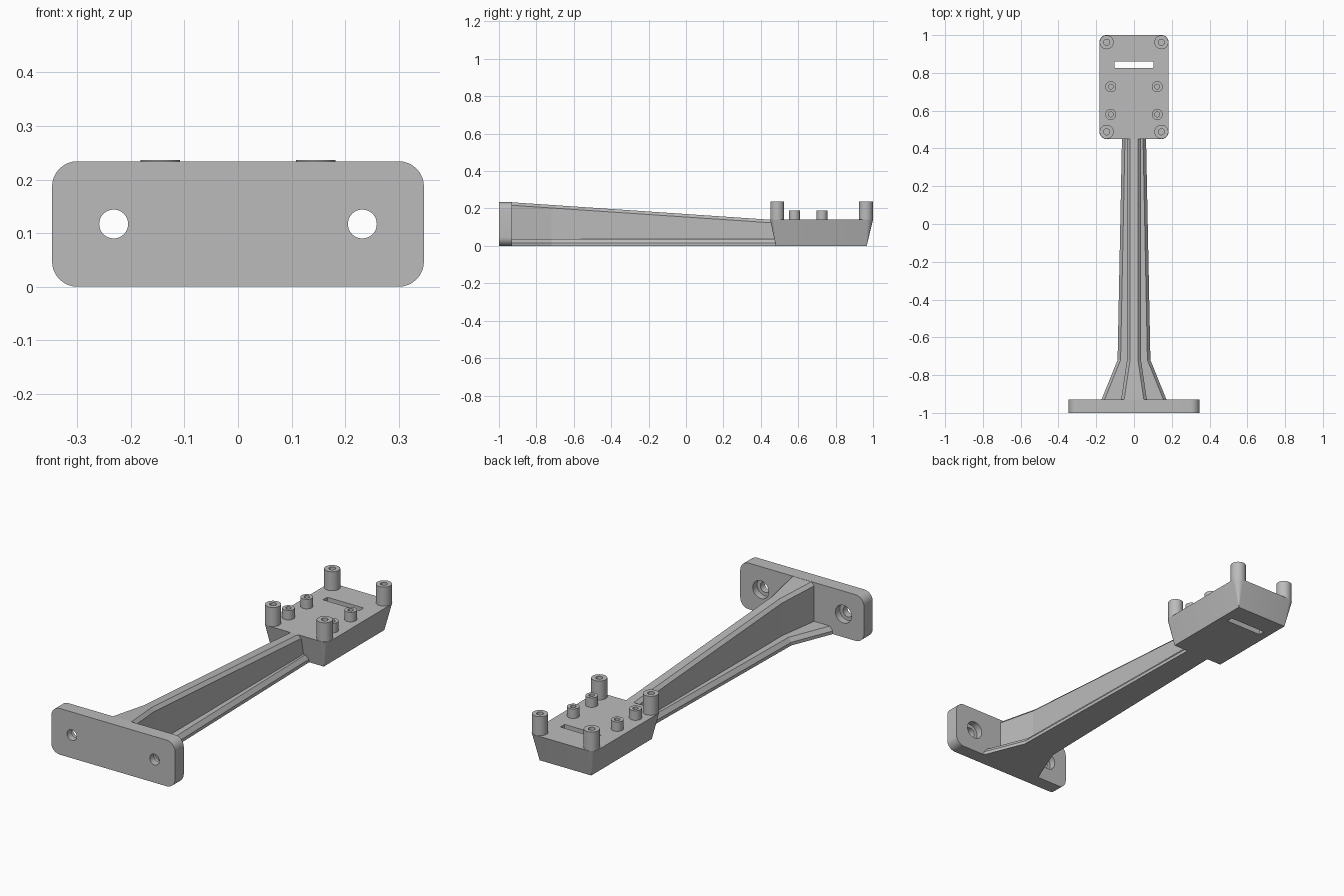
import bpy
import bmesh
from math import cos, sin, pi, radians

old = bpy.data.objects.get("Cube")
if old:
    bpy.data.objects.remove(old, do_unlink=True)

grey = bpy.data.materials.new("plain_grey")
grey.use_nodes = True
grey.diffuse_color = (0.5, 0.5, 0.5, 1)
grey.node_tree.nodes["Principled BSDF"].inputs["Base Color"].default_value = (0.5, 0.5, 0.5, 1)


def loft(name, rings, closed=False):
    """Skin a row of equal-length rings; cap the ends unless closed."""
    bm = bmesh.new()
    loops = [[bm.verts.new(p) for p in ring] for ring in rings]
    pairs = list(zip(loops, loops[1:]))
    if closed:
        pairs.append((loops[-1], loops[0]))
    else:
        bm.faces.new(loops[0])
        bm.faces.new(loops[-1])
    n = len(loops[0])
    for a, b in pairs:
        for i in range(n):
            j = (i + 1) % n
            bm.faces.new((a[i], a[j], b[j], b[i]))
    bmesh.ops.recalc_face_normals(bm, faces=bm.faces)
    mesh = bpy.data.meshes.new(name)
    bm.to_mesh(mesh)
    bm.free()
    mesh.materials.append(grey)
    ob = bpy.data.objects.new(name, mesh)
    bpy.context.collection.objects.link(ob)
    return ob


def activate(ob):
    bpy.ops.object.select_all(action='DESELECT')
    ob.select_set(True)
    bpy.context.view_layer.objects.active = ob


def smooth(ob):
    activate(ob)
    bpy.ops.object.shade_smooth_by_angle(angle=radians(30))


def cut(ob, cutter):
    activate(ob)
    mod = ob.modifiers.new("cut", 'BOOLEAN')
    mod.operation = 'DIFFERENCE'
    mod.solver = 'EXACT'
    mod.object = cutter
    bpy.ops.object.modifier_apply(modifier=mod.name)
    bpy.data.objects.remove(cutter, do_unlink=True)


def rounded(hw, hh, r, cu=0, cv=0, steps=8):
    """Rounded rectangle outline as (u, v) pairs."""
    pts = []
    for k, (su, sv) in enumerate([(1, 1), (-1, 1), (-1, -1), (1, -1)]):
        for i in range(steps + 1):
            a = (k + i / steps) * pi / 2
            pts.append((cu + su * (hw - r) + r * cos(a), cv + sv * (hh - r) + r * sin(a)))
    return pts


def circle(r, cu, cv, n=32):
    return [(cu + r * cos(2 * pi * i / n), cv + r * sin(2 * pi * i / n)) for i in range(n)]


def at_z(pts, z):
    return [(u, v, z) for u, v in pts]


def at_y(pts, y):
    return [(u, y, v) for u, v in pts]


# Mounting plate with two counterbored screw holes
outline = rounded(0.347, 0.117, 0.047, 0, 0.117)
plate = loft("mounting_plate", [at_y(outline, -1), at_y(outline, -0.93)])
for s in (-1, 1):
    steps = [(0.027, -1.05), (0.027, -0.965), (0.045, -0.965), (0.045, -0.9)]
    cut(plate, loft("screw_cutter", [at_y(circle(r, s * 0.232, 0.117), y) for r, y in steps]))
smooth(plate)


# Arm: inverted T section, chamfered, flaring out towards the plate
def section(y, flange, web):
    h = 0.233 - 0.0674 * (y + 0.93)
    c = 0.016
    half = [(flange, 0), (flange, c), (flange - c, 0.037),
            (web, 0.037), (web, h - c), (web - c, h)]
    return at_y(half + [(-x, z) for x, z in reversed(half)], y)


loft("arm", [section(-0.93, 0.172, 0.068), section(-0.72, 0.087, 0.037),
             section(0.49, 0.063, 0.037)])

# Head block: rounded at the top, tapering to sharp corners below
TOP = 0.14
head = loft("head_block", [at_z(rounded(0.145, 0.243, 0.001, 0, 0.723), 0),
                           at_z(rounded(0.183, 0.275, 0.037, 0, 0.725), TOP)])
slot = rounded(0.102, 0.017, 0.001, 0, 0.844)
cut(head, loft("slot_cutter", [at_z(slot, -0.1), at_z(slot, 0.3)]))
smooth(head)


# Hollow standoffs on the head
def standoff(name, x, y, r, hole, top):
    rings = [(r, TOP - 0.002), (r, top), (hole, top), (hole, TOP - 0.002)]
    smooth(loft(name, [at_z(circle(q, x, y), z) for q, z in rings], closed=True))


for s, side in ((-1, "right"), (1, "left")):
    for y, end in ((0.488, "front"), (0.962, "back")):
        standoff(f"tall_standoff_{end}_{side}", s * 0.145, y, 0.037, 0.016, 0.236)
    for y, end in ((0.58, "front"), (0.727, "back")):
        standoff(f"short_standoff_{end}_{side}", s * 0.123, y, 0.029, 0.013, 0.188)
